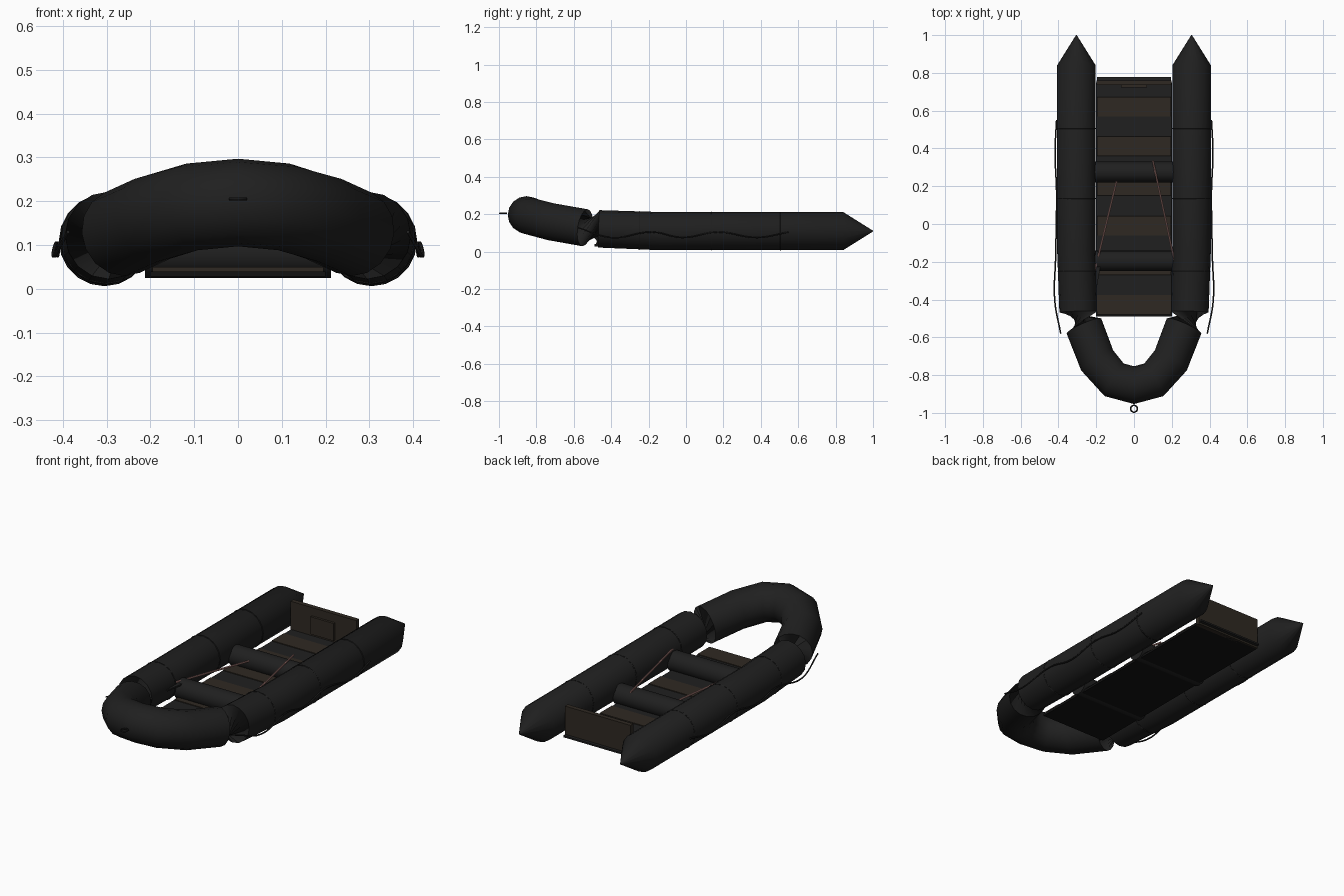
import bpy, bmesh, math
from mathutils import Vector

if "Cube" in bpy.data.objects:
    bpy.data.objects.remove(bpy.data.objects["Cube"])


def material(name, rgb):
    m = bpy.data.materials.new(name)
    m.diffuse_color = (*rgb, 1)
    m.use_nodes = True
    m.node_tree.nodes["Principled BSDF"].inputs["Base Color"].default_value = m.diffuse_color
    return m


RUBBER = material("dark_rubber", (0.014, 0.014, 0.014))
BLACK = material("black_base", (0.006, 0.006, 0.006))
WOOD = material("dark_wood", (0.028, 0.022, 0.016))
SHAFT = material("pink_shaft", (0.38, 0.2, 0.18))


def finish(ob, name, mat, smooth=False):
    ob.name = name
    ob.data.materials.append(mat)
    if smooth:
        bpy.ops.object.select_all(action='DESELECT')
        ob.select_set(True)
        bpy.context.view_layer.objects.active = ob
        bpy.ops.object.shade_smooth_by_angle(angle=math.radians(40))
    return ob


def box(name, lo, hi, mat):
    lo, hi = Vector(lo), Vector(hi)
    bpy.ops.mesh.primitive_cube_add(size=1, location=(lo + hi) / 2)
    ob = bpy.context.object
    ob.scale = hi - lo
    bpy.ops.object.transform_apply(location=False, rotation=False)
    return finish(ob, name, mat)


def rod(name, a, b, r, mat, sides=16):
    a, b = Vector(a), Vector(b)
    d = b - a
    bpy.ops.mesh.primitive_cylinder_add(vertices=sides, radius=r, depth=d.length, location=(a + b) / 2,
                                        rotation=d.to_track_quat('Z', 'Y').to_euler())
    return finish(bpy.context.object, name, mat, True)


def ring(name, loc, major, minor, rot, mat):
    bpy.ops.mesh.primitive_torus_add(major_radius=major, minor_radius=minor, major_segments=20,
                                     minor_segments=6, location=loc, rotation=rot)
    return finish(bpy.context.object, name, mat, True)


def sweep(name, path, mat, sides=16):
    """path: (point, tangent, radius, twist steps)"""
    bm = bmesh.new()
    loops = []
    for p, t, r, k in path:
        t = t.normalized()
        side = t.cross(Vector((0, 0, 1))).normalized()
        up = side.cross(t)
        loops.append([bm.verts.new(p + r * (math.cos(a) * side + math.sin(a) * up))
                      for a in (2 * math.pi * (i + k) / sides for i in range(sides))])
    for A, B in zip(loops, loops[1:]):
        for i in range(sides):
            j = (i + 1) % sides
            bm.faces.new((A[i], A[j], B[j], B[i]))
    bm.faces.new(loops[0][::-1])
    bm.faces.new(loops[-1])
    bmesh.ops.recalc_face_normals(bm, faces=bm.faces)
    me = bpy.data.meshes.new(name)
    bm.to_mesh(me)
    bm.free()
    ob = bpy.data.objects.new(name, me)
    bpy.context.collection.objects.link(ob)
    return finish(ob, name, mat, True)


# Main U-shaped hull tube, twisted and pinched where the sides meet the bow
half = [((.305, 1.0, .11), (0, -1, 0), .002, 0),
        ((.305, .84, .11), (0, -1, 0), .102, 0),
        ((.305, -.14, .11), (0, -1, 0), .102, 0),
        ((.295, -.465, .122), (-.03, -1, .04), .1, 0),
        ((.265, -.54, .128), (-.4, -.92, .15), .1, 6),
        ((.195, -.722, .16), (-.52, -.82, .18), .1, 6),
        ((.105, -.825, .187), (-.85, -.5, .15), .1, 6)]
path = [(Vector(p), Vector(t), r, k) for p, t, r, k in half]
path.append((Vector((0, -.853, .197)), Vector((-1, 0, 0)), .1, 6))
for p, t, r, k in reversed(half):
    path.append((Vector((-p[0], p[1], p[2])), Vector((t[0], -t[1], -t[2])), r, k))
sweep("hull_tube", path, RUBBER)

for s, tag in ((1, "right"), (-1, "left")):
    # Seam bands
    for i, (y, x, z) in enumerate(((.505, .305, .11), (.135, .305, .11), (-.25, .301, .114))):
        ring(f"seam_band_{tag}_{i}", (s * x, y, z), .101, .003, (math.pi / 2, 0, 0), RUBBER)
    # Grab line along the outside
    pts = [(.388, -.58, .13), (.42, -.4, .075), (.415, -.18, .105), (.412, -.02, .075),
           (.41, .17, .105), (.418, .38, .075), (.41, .55, .105)]
    cu = bpy.data.curves.new("grab_line", 'CURVE')
    cu.dimensions = '3D'
    cu.bevel_depth = .004
    cu.bevel_resolution = 1
    cu.resolution_u = 6
    cu.use_fill_caps = True
    sp = cu.splines.new('BEZIER')
    sp.bezier_points.add(len(pts) - 1)
    for bp, (x, y, z) in zip(sp.bezier_points, pts):
        bp.co = (s * x, y, z)
        bp.handle_left_type = bp.handle_right_type = 'AUTO'
    ob = bpy.data.objects.new(f"grab_line_{tag}", cu)
    bpy.context.collection.objects.link(ob)
    ob.data.materials.append(RUBBER)

# Floor base with alternating slats
box("floor_base", (-.2, -.49, .028), (.2, .75, .04), BLACK)
for i in range(12):
    y = -.48 + i * .105
    wood = i % 2 == 0
    box(f"floor_slat_{i}", (-.195, y, .038), (.195, y + .103, .05 if wood else .047),
        WOOD if wood else RUBBER)

# Transom and motor pad
box("transom", (-.198, .735, .028), (.198, .76, .2), WOOD)
box("motor_pad", (-.07, .722, .06), (.07, .737, .155), WOOD)

# Round bench seats
rod("rear_seat", (-.212, .275, .08), (.212, .275, .08), .055, RUBBER)
rod("front_seat", (-.212, -.195, .08), (.212, -.195, .08), .055, RUBBER)

# Oars
rod("left_oar_shaft", (-.09, .235, .096), (-.22, -.3, .134), .005, SHAFT, 8)
rod("right_oar_shaft", (.1, .335, .139), (.215, -.2, .145), .005, SHAFT, 8)
blade = box("left_oar_blade", (-.22, -.37, .115), (-.19, -.22, .123), RUBBER)
blade.rotation_euler = (0, 0, math.radians(-10))

# Bow towing ring
ring("bow_ring", (0, -.978, .205), .018, .004, (0, 0, 0), RUBBER)
